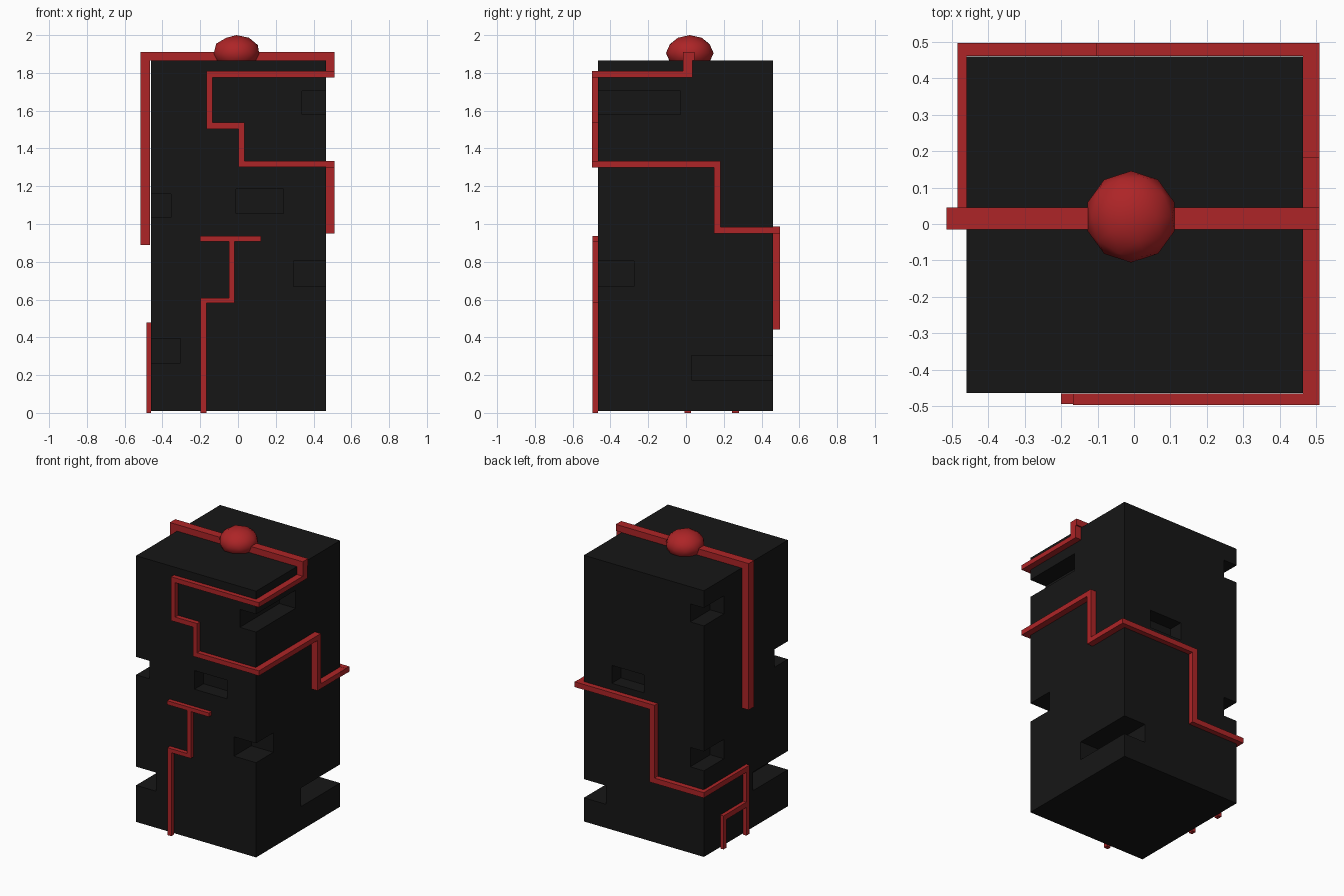
import bpy, bmesh
from mathutils import Vector, Matrix

if "Cube" in bpy.data.objects:
    bpy.data.objects.remove(bpy.data.objects["Cube"])


def material(name, rgb):
    m = bpy.data.materials.new(name)
    m.diffuse_color = (*rgb, 1)
    m.use_nodes = True
    m.node_tree.nodes["Principled BSDF"].inputs["Base Color"].default_value = m.diffuse_color
    return m


BLACK = material("black", (0.008, 0.008, 0.008))
RED = material("red", (0.42, 0.018, 0.02))


def boxes(name, spans, mat):
    """One object made of axis-aligned boxes given as (low, high) corners."""
    bm = bmesh.new()
    for lo, hi in spans:
        lo, hi = Vector(lo), Vector(hi)
        bmesh.ops.create_cube(bm, size=1, matrix=Matrix.Translation((lo + hi) / 2)
                              @ Matrix.Diagonal((*(hi - lo), 1)))
    me = bpy.data.meshes.new(name)
    bm.to_mesh(me)
    bm.free()
    ob = bpy.data.objects.new(name, me)
    me.materials.append(mat)
    bpy.context.collection.objects.link(ob)
    return ob


def pipe(name, half, *paths):
    """Square bars following axis-aligned centre lines."""
    h = Vector(half)
    spans = []
    for path in paths:
        for a, b in zip(path, path[1:]):
            lo = Vector(map(min, a, b)) - h
            hi = Vector(map(max, a, b)) + h
            spans.append((lo, hi))
    return boxes(name, spans, RED)


def on_x(x, pts):
    return [(x, y, z) for y, z in pts]


def on_y(y, pts):
    return [(x, y, z) for x, z in pts]


# body with notches cut into faces and edges
X0, X1, Y0, Y1, E = -0.46, 0.465, -0.465, 0.46, 0.1
body = boxes("body", [((X0, Y0, 0.01), (X1, Y1, 1.865))], BLACK)
notches = boxes("notch_cutter", [
    ((0.34, Y0 - E, 1.58), (X1 + E, -0.03, 1.705)),
    ((0.295, Y0 - E, 0.67), (X1 + E, -0.275, 0.805)),
    ((0.295, 0.03, 0.175), (X1 + E, Y1 + E, 0.305)),
    ((X0 - E, Y0 - E, 1.035), (-0.355, -0.32, 1.16)),
    ((X0 - E, Y0 - E, 0.265), (-0.305, -0.08, 0.395)),
    ((X0 - E, 0.24, 1.62), (-0.355, Y1 + E, 1.745)),
    ((X0 - E, 0.24, 0.61), (-0.355, Y1 + E, 0.745)),
    ((-0.01, Y0 - E, 1.055), (0.24, Y0 + 0.1, 1.185)),
    ((0.0, Y1 - 0.1, 1.03), (0.25, Y1 + E, 1.155)),
], BLACK)
notches.hide_render = True
mod = body.modifiers.new("notches", 'BOOLEAN')
mod.operation, mod.solver, mod.object = 'DIFFERENCE', 'EXACT', notches
bpy.context.view_layer.objects.active = body
bpy.ops.object.modifier_apply(modifier=mod.name)
bpy.data.objects.remove(notches)

# pipe over the top and down the left side
pipe("top_pipe", (0.025, 0.03, 0.0225),
     on_y(0.015, [(-0.49, 0.9125), (-0.49, 1.8875), (0.485, 1.8875)]))

# long pipe winding round the body
pipe("right_upper_pipe", (0.0225, 0.025, 0.0165),
     on_x(0.4875, [(0.01, 1.8925), (0.01, 1.793), (-0.473, 1.793)]))
pipe("front_upper_pipe", (0.016, 0.016, 0.0165),
     on_y(-0.482, [(0.494, 1.793), (-0.152, 1.793), (-0.152, 1.52),
                   (0.018, 1.52), (0.018, 1.317), (0.494, 1.317)]))
pipe("right_middle_pipe", (0.0225, 0.018, 0.0175),
     on_x(0.4875, [(-0.48, 1.317), (0.165, 1.317), (0.165, 0.967), (0.478, 0.967)]))
pipe("back_pipe", (0.02, 0.018, 0.0185),
     on_y(0.479, [(0.49, 0.967), (-0.085, 0.967), (-0.085, 0.46), (-0.465, 0.46)]))
pipe("left_lower_pipe", (0.0125, 0.0175, 0.0185),
     on_x(-0.4725, [(0.479, 0.46), (0.01, 0.46), (0.01, 0.0185)]),
     on_x(-0.4725, [(0.01, 0.215), (0.262, 0.215), (0.262, 0.0185)]))

# separate T-ended pipe on the front
pipe("front_lower_pipe", (0.0155, 0.0145, 0.0135),
     on_y(-0.48, [(-0.183, 0.0135), (-0.183, 0.595), (-0.033, 0.595), (-0.033, 0.922)]),
     on_y(-0.48, [(-0.185, 0.922), (0.107, 0.922)]))

# knob on top
bpy.ops.mesh.primitive_ico_sphere_add(subdivisions=2, radius=0.126, location=(-0.008, 0.02, 1.905))
knob = bpy.context.object
knob.name = "top_knob"
knob.scale.z = 0.095 / 0.126
knob.data.materials.append(RED)
bpy.ops.object.shade_smooth()
